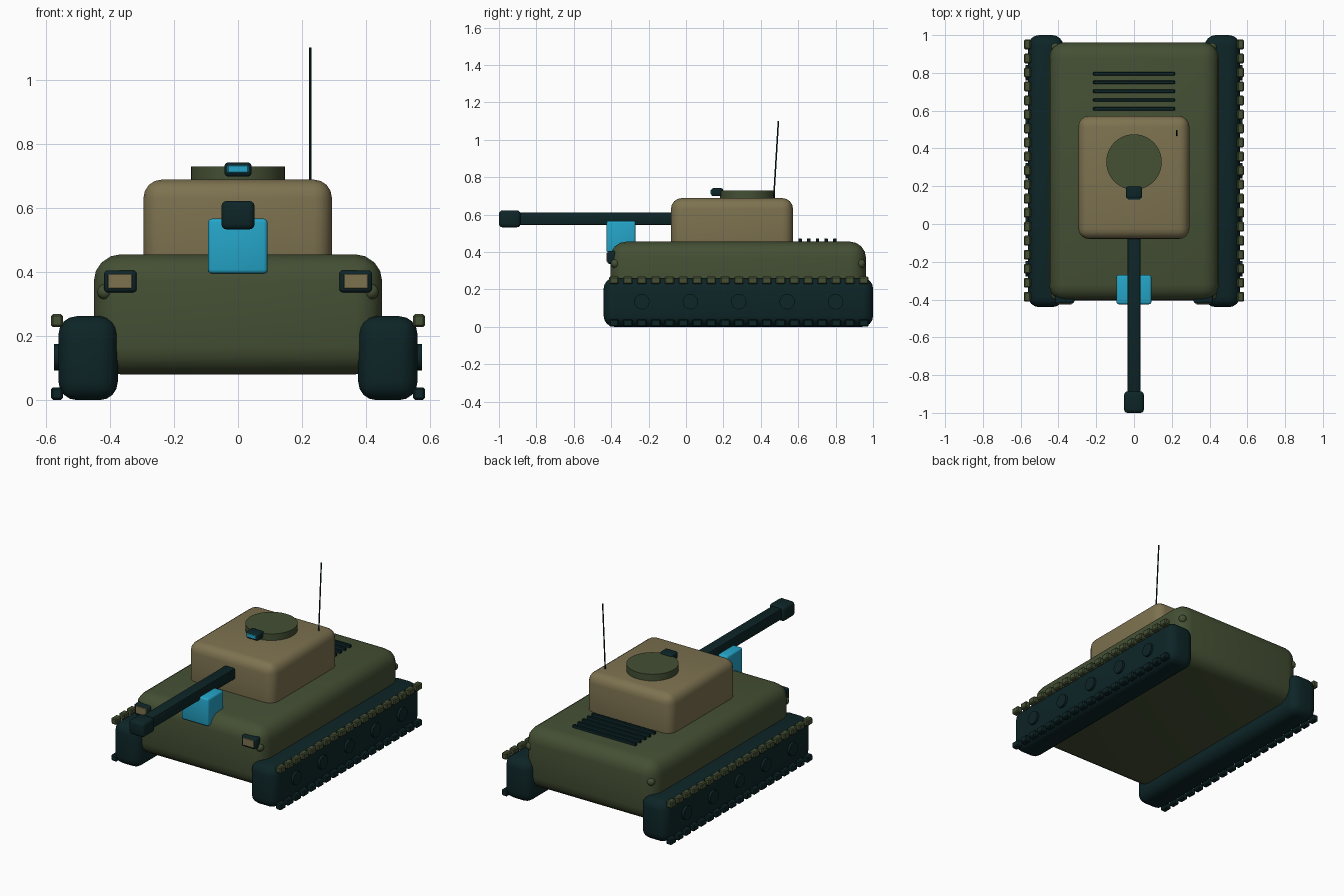
import bpy, bmesh, math
from mathutils import Vector

if "Cube" in bpy.data.objects:
    bpy.data.objects.remove(bpy.data.objects["Cube"])


def material(name, rgb):
    m = bpy.data.materials.new(name)
    m.diffuse_color = (*rgb, 1)
    m.use_nodes = True
    m.node_tree.nodes["Principled BSDF"].inputs["Base Color"].default_value = m.diffuse_color
    return m


GREEN = material("olive green", (0.058, 0.079, 0.034))
TAN = material("sand tan", (0.205, 0.168, 0.080))
DARK = material("dark teal", (0.004, 0.018, 0.020))
BLUE = material("bright blue", (0.018, 0.376, 0.578))


def finish(name, bm, mat, angle=35):
    bmesh.ops.recalc_face_normals(bm, faces=bm.faces)
    me = bpy.data.meshes.new(name)
    bm.to_mesh(me)
    bm.free()
    me.materials.append(mat)
    ob = bpy.data.objects.new(name, me)
    bpy.context.collection.objects.link(ob)
    bpy.ops.object.select_all(action='DESELECT')
    ob.select_set(True)
    bpy.context.view_layer.objects.active = ob
    bpy.ops.object.shade_smooth_by_angle(angle=math.radians(angle))
    return ob


def box(name, lo, hi, mat, bevel=0.0, seg=3):
    """Rounded box between two corners."""
    lo, hi = Vector(lo), Vector(hi)
    bm = bmesh.new()
    bmesh.ops.create_cube(bm, size=1)
    for v in bm.verts:
        v.co = Vector(c * s for c, s in zip(v.co, hi - lo)) + (lo + hi) / 2
    if bevel:
        bmesh.ops.bevel(bm, geom=bm.edges[:], offset=bevel, segments=seg,
                        profile=0.5, affect='EDGES', clamp_overlap=True)
    return finish(name, bm, mat)


def rod(name, a, b, r, mat, sides=32):
    """Cylinder between two points."""
    a, b = Vector(a), Vector(b)
    bm = bmesh.new()
    bmesh.ops.create_cone(bm, cap_ends=True, segments=sides, radius1=r, radius2=r,
                          depth=(b - a).length)
    bm.transform((b - a).to_track_quat('Z', 'Y').to_matrix().to_4x4())
    bmesh.ops.translate(bm, verts=bm.verts, vec=(a + b) / 2)
    return finish(name, bm, mat)


def side_box(name, s, x0, x1, y0, y1, z0, z1, mat, bevel=0.0, seg=3):
    """Box on the right (s=1) or mirrored to the left (s=-1)."""
    xa, xb = sorted((s * x0, s * x1))
    return box(name, (xa, y0, z0), (xb, y1, z1), mat, bevel, seg)


# body and turret
box("hull", (-0.45, -0.405, 0.08), (0.45, 0.962, 0.455), GREEN, 0.085, 4)
box("turret", (-0.295, -0.08, 0.38), (0.293, 0.572, 0.688), TAN, 0.057, 4)

# gun
box("gun_barrel", (-0.035, -0.92, 0.544), (0.035, 0.0, 0.612), DARK, 0.008, 2)
box("muzzle", (-0.052, -1.0, 0.532), (0.052, -0.885, 0.622), DARK, 0.018)
box("gun_support", (-0.093, -0.425, 0.395), (0.092, -0.27, 0.566), BLUE, 0.012)

# hatch and periscope
rod("hatch", (0, 0.328, 0.68), (0, 0.328, 0.729), 0.147, GREEN, 40)
box("periscope", (-0.042, 0.135, 0.698), (0.042, 0.198, 0.741), DARK, 0.01)
box("periscope_glass", (-0.032, 0.130, 0.709), (0.032, 0.138, 0.732), BLUE, 0.002, 1)

# antenna
rod("antenna", (0.226, 0.468, 0.67), (0.226, 0.494, 1.10), 0.004, DARK, 10)

# engine vents
for i in range(5):
    y = 0.610 + i * 0.0465
    box("engine_vent", (-0.216, y - 0.009, 0.45), (0.216, y + 0.009, 0.473), DARK, 0.003, 1)

for s in (1, -1):
    # tracks with wheels
    side_box("track", s, 0.375, 0.56, -0.44, 1.0, 0.0, 0.262, DARK, 0.057, 4)
    for i in range(5):
        y = -0.236 + i * 0.259
        rod("road_wheel", (s * 0.54, y, 0.134), (s * 0.574, y, 0.134), 0.041, DARK, 24)
    # tread blocks along upper and lower edge
    for i in range(19):
        y = -0.385 + i * 0.0742
        side_box("upper_tread", s, 0.546, 0.583, y - 0.026, y + 0.026, 0.228, 0.268, GREEN, 0.006, 1)
        side_box("lower_tread", s, 0.546, 0.583, y - 0.026, y + 0.026, 0.001, 0.040, DARK, 0.006, 1)
    # headlights
    side_box("headlight", s, 0.316, 0.418, -0.421, -0.365, 0.336, 0.405, DARK, 0.012)
    side_box("headlight_lens", s, 0.33, 0.406, -0.426, -0.418, 0.348, 0.394, TAN, 0.002, 1)
    # corner bolts
    for y in (-0.378, 0.935):
        bm = bmesh.new()
        bmesh.ops.create_uvsphere(bm, u_segments=16, v_segments=10, radius=0.024)
        bmesh.ops.translate(bm, verts=bm.verts, vec=(s * 0.415, y, 0.338))
        finish("corner_bolt", bm, GREEN)
